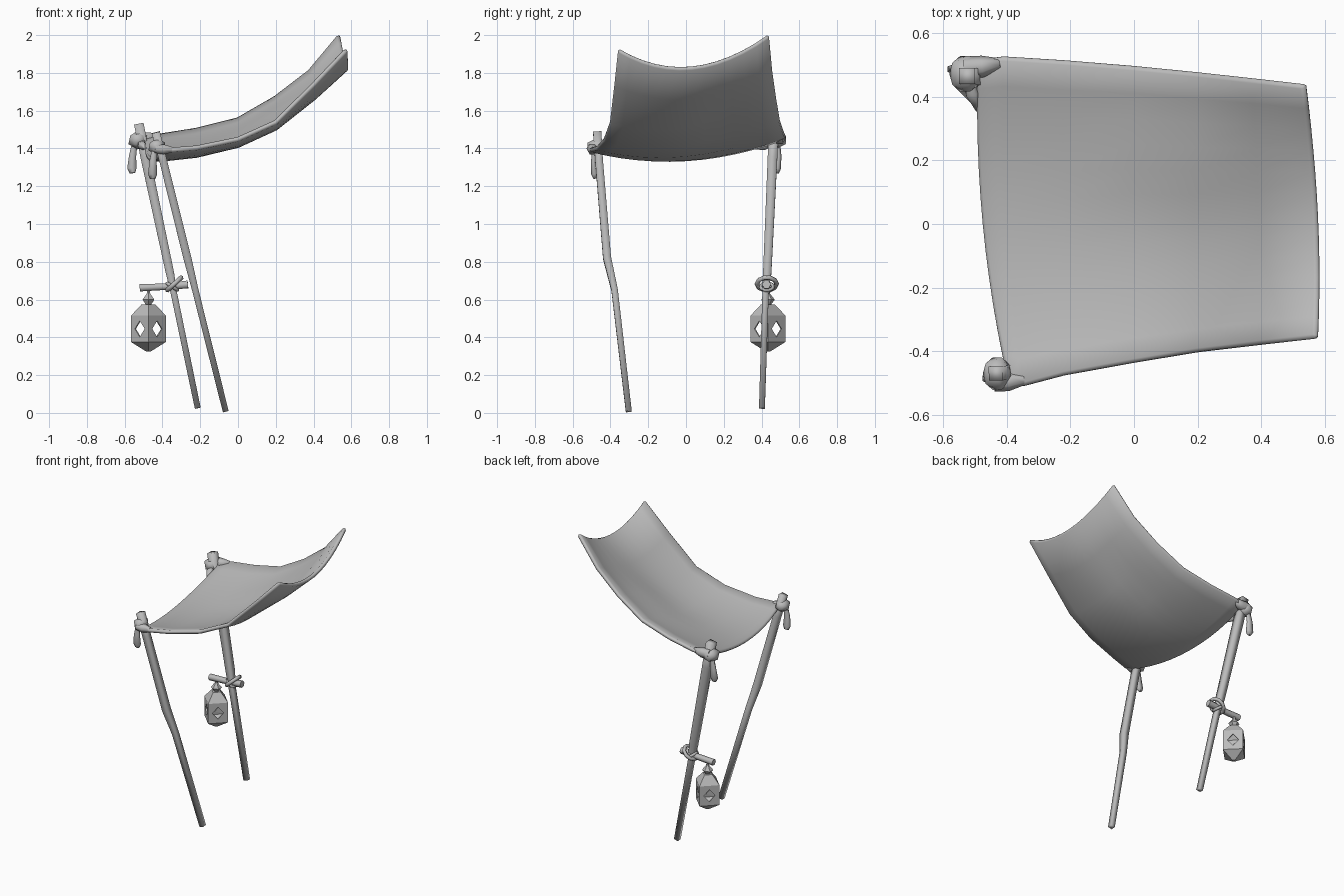
import bpy, bmesh, math
from mathutils import Vector, Matrix

if "Cube" in bpy.data.objects:
    bpy.data.objects.remove(bpy.data.objects["Cube"])

grey = bpy.data.materials.new("plain grey")
grey.diffuse_color = (0.5, 0.5, 0.5, 1)
grey.use_nodes = True
grey.node_tree.nodes["Principled BSDF"].inputs["Base Color"].default_value = grey.diffuse_color


def finish(name, bm, angle=None):
    """Turn a bmesh into a named object, smooth below the given angle."""
    bmesh.ops.remove_doubles(bm, verts=bm.verts, dist=1e-5)
    bmesh.ops.recalc_face_normals(bm, faces=bm.faces)
    me = bpy.data.meshes.new(name)
    bm.to_mesh(me)
    bm.free()
    me.materials.append(grey)
    if angle:
        for p in me.polygons:
            p.use_smooth = True
        me.set_sharp_from_angle(angle=math.radians(angle))
    ob = bpy.data.objects.new(name, me)
    bpy.context.collection.objects.link(ob)
    return ob


def tube(name, stations, sides=6, flat=1.0, angle=75):
    """Tapered rod through (x, y, z, radius) stations; flat squashes it in y."""
    bm = bmesh.new()
    pts = [Vector(s[:3]) for s in stations]
    rings = []
    for i, p in enumerate(pts):
        d = (pts[min(i + 1, len(pts) - 1)] - pts[max(i - 1, 0)]).normalized()
        ref = Vector((0, 1, 0)) if abs(d.y) < 0.8 else Vector((0, 0, 1))
        a = d.cross(ref).normalized()
        b = d.cross(a)
        r = stations[i][3]
        rings.append([bm.verts.new(p + r * (a * math.cos(t) + b * flat * math.sin(t)))
                      for t in (2 * math.pi * (k + 0.5) / sides for k in range(sides))])
    for lo, hi in zip(rings, rings[1:]):
        for k in range(sides):
            n = (k + 1) % sides
            bm.faces.new((lo[k], lo[n], hi[n], hi[k]))
    bm.faces.new(rings[0])
    bm.faces.new(rings[-1])
    return finish(name, bm, angle)


def blob(name, loc, scale):
    bm = bmesh.new()
    bmesh.ops.create_icosphere(bm, subdivisions=1, radius=1)
    bm.transform(Matrix.Translation(loc) @ Matrix.Diagonal((*scale, 1)))
    return finish(name, bm, 60)


def ring(name, loc, normal, major, minor, n=10, m=5):
    bm = bmesh.new()
    vs = [[bm.verts.new(((major + minor * math.cos(b)) * math.cos(a),
                         (major + minor * math.cos(b)) * math.sin(a), minor * math.sin(b)))
           for b in (2 * math.pi * j / m for j in range(m))]
          for a in (2 * math.pi * i / n for i in range(n))]
    for i in range(n):
        for j in range(m):
            k, l = (i + 1) % n, (j + 1) % m
            bm.faces.new((vs[i][j], vs[k][j], vs[k][l], vs[i][l]))
    rot = Vector(normal).to_track_quat('Z', 'Y').to_matrix().to_4x4()
    bm.transform(Matrix.Translation(loc) @ rot)
    return finish(name, bm, 75)


# Cloth canopy: front edge, middle and back edge at stations from left to right
stations = [
    ((-0.395, -0.495, 1.395), (-0.475, 0.0, 1.345), (-0.49, 0.515, 1.455)),
    ((-0.345, -0.508, 1.395), (-0.40, 0.0, 1.348), (-0.41, 0.525, 1.47)),
    ((-0.22, -0.475, 1.405), (-0.22, 0.0, 1.37), (-0.22, 0.513, 1.50)),
    ((0.0, -0.435, 1.45), (0.0, 0.02, 1.425), (0.0, 0.495, 1.555)),
    ((0.20, -0.402, 1.54), (0.20, 0.02, 1.52), (0.20, 0.475, 1.67)),
    ((0.40, -0.378, 1.74), (0.40, 0.03, 1.67), (0.38, 0.455, 1.81)),
    ((0.575, -0.358, 1.925), (0.575, 0.03, 1.83), (0.537, 0.437, 2.0)),
]
bm = bmesh.new()
cols = 12
grid = []
for f, m, b in stations:
    f, m, b = Vector(f), Vector(m), Vector(b)
    row = []
    for j in range(cols + 1):
        t = 2 * j / cols - 1
        p = f * (t * (t - 1) / 2) + m * (1 - t * t) + b * (t * (t + 1) / 2)
        # soft fold running across the cloth
        p.z += 0.028 * math.exp(-((p.x - 0.17) / 0.2) ** 2 - ((p.y - 0.2) / 0.15) ** 2)
        row.append(bm.verts.new(p))
    grid.append(row)
for r0, r1 in zip(grid, grid[1:]):
    for j in range(cols):
        bm.faces.new((r0[j], r1[j], r1[j + 1], r0[j + 1]))
cloth = finish("cloth_canopy", bm, 60)
sol = cloth.modifiers.new("thickness", 'SOLIDIFY')
sol.thickness, sol.offset = 0.026, 0
bev = cloth.modifiers.new("soft hem", 'BEVEL')
bev.width, bev.segments, bev.limit_method = 0.009, 1, 'ANGLE'
bev.angle_limit = math.radians(60)

# Square poles, thicker above the bend
tube("front_pole", [(-0.065, -0.303, 0.008, 0.022), (-0.226, -0.378, 0.65, 0.024),
                    (-0.268, -0.418, 0.82, 0.03), (-0.395, -0.46, 1.33, 0.029),
                    (-0.435, -0.47, 1.485, 0.031)], 4, 1, 100)
tube("back_pole", [(-0.213, 0.402, 0.025, 0.022), (-0.345, 0.422, 0.66, 0.024),
                   (-0.36, 0.43, 0.74, 0.031), (-0.49, 0.458, 1.35, 0.036),
                   (-0.525, 0.465, 1.53, 0.036)], 4, 1, 100)

# Corner knots, the cloth drawn into them, and hanging tails
blob("front_knot", (-0.43, -0.47, 1.41), (0.05, 0.06, 0.045))
tube("front_cloth_gather", [(-0.44, -0.50, 1.40, 0.027), (-0.395, -0.495, 1.395, 0.03),
                            (-0.345, -0.49, 1.393, 0.016)], 6)
blob("back_knot", (-0.53, 0.472, 1.445), (0.056, 0.066, 0.05))
tube("back_cloth_gather", [(-0.535, 0.49, 1.455, 0.036), (-0.475, 0.495, 1.455, 0.034),
                           (-0.42, 0.505, 1.465, 0.016)], 6)
tube("front_knot_tail", [(-0.44, -0.485, 1.41, 0.016), (-0.45, -0.49, 1.33, 0.022),
                         (-0.452, -0.485, 1.265, 0.028), (-0.452, -0.48, 1.24, 0.017)], 6, 0.6)
tube("back_knot_tail", [(-0.545, 0.488, 1.44, 0.016), (-0.558, 0.492, 1.36, 0.022),
                        (-0.562, 0.486, 1.295, 0.028), (-0.558, 0.482, 1.27, 0.017)], 6, 0.6)
tube("back_knot_spur", [(-0.52, 0.46, 1.43, 0.015), (-0.507, 0.41, 1.415, 0.026),
                        (-0.492, 0.355, 1.40, 0.005)], 5)

# Lantern arm lashed to the back pole
tube("lantern_arm", [(-0.52, 0.43, 0.662, 0.022), (-0.39, 0.428, 0.668, 0.02),
                     (-0.265, 0.426, 0.68, 0.024)], 6)
ring("lashing_main", (-0.337, 0.428, 0.683), (-0.67, 0, 0.74), 0.052, 0.013)
ring("lashing_cross", (-0.348, 0.428, 0.668), (0.55, 0, 0.83), 0.034, 0.01)

# Lantern: square hollow body, corners on the axes, a diamond window in each side
cx, cy = -0.474, 0.434
R, z0, z1 = 0.092, 0.375, 0.515


def corner(k, r, z):
    a = math.radians(90 * k)
    return Vector((cx + r * math.cos(a), cy + r * math.sin(a), z))


bm = bmesh.new()
for k in range(4):
    quad = [corner(k, R, z0), corner(k + 1, R, z0), corner(k + 1, R, z1), corner(k, R, z1)]
    mid = sum(quad, Vector()) / 4
    side = (quad[1] - quad[0]).normalized() * 0.037
    up = Vector((0, 0, 0.043))
    hole = [mid - up, mid + side, mid + up, mid - side]
    for i in range(4):
        n = (i + 1) % 4
        for tri in ((quad[i], quad[n], hole[i]), (quad[n], hole[n], hole[i])):
            bm.faces.new([bm.verts.new(v) for v in tri])
    for r, za, zb in ((0.036, z1, 0.575), (0.012, z0, 0.325)):
        bm.faces.new([bm.verts.new(v) for v in (corner(k, R, za), corner(k + 1, R, za),
                                                corner(k + 1, r, zb), corner(k, r, zb))])
for r, z in ((0.036, 0.575), (0.012, 0.325)):
    bm.faces.new([bm.verts.new(corner(k, r, z)) for k in range(4)])
lantern = finish("lantern_body", bm)
sol = lantern.modifiers.new("wall", 'SOLIDIFY')
sol.thickness, sol.offset = 0.008, -1

# Bead that hangs the lantern from the arm
tube("lantern_bead", [(cx, cy, 0.57, 0.014), (cx, cy, 0.60, 0.036),
                      (cx, cy, 0.632, 0.01), (cx, cy, 0.655, 0.008)], 6, 1.0, 20)
